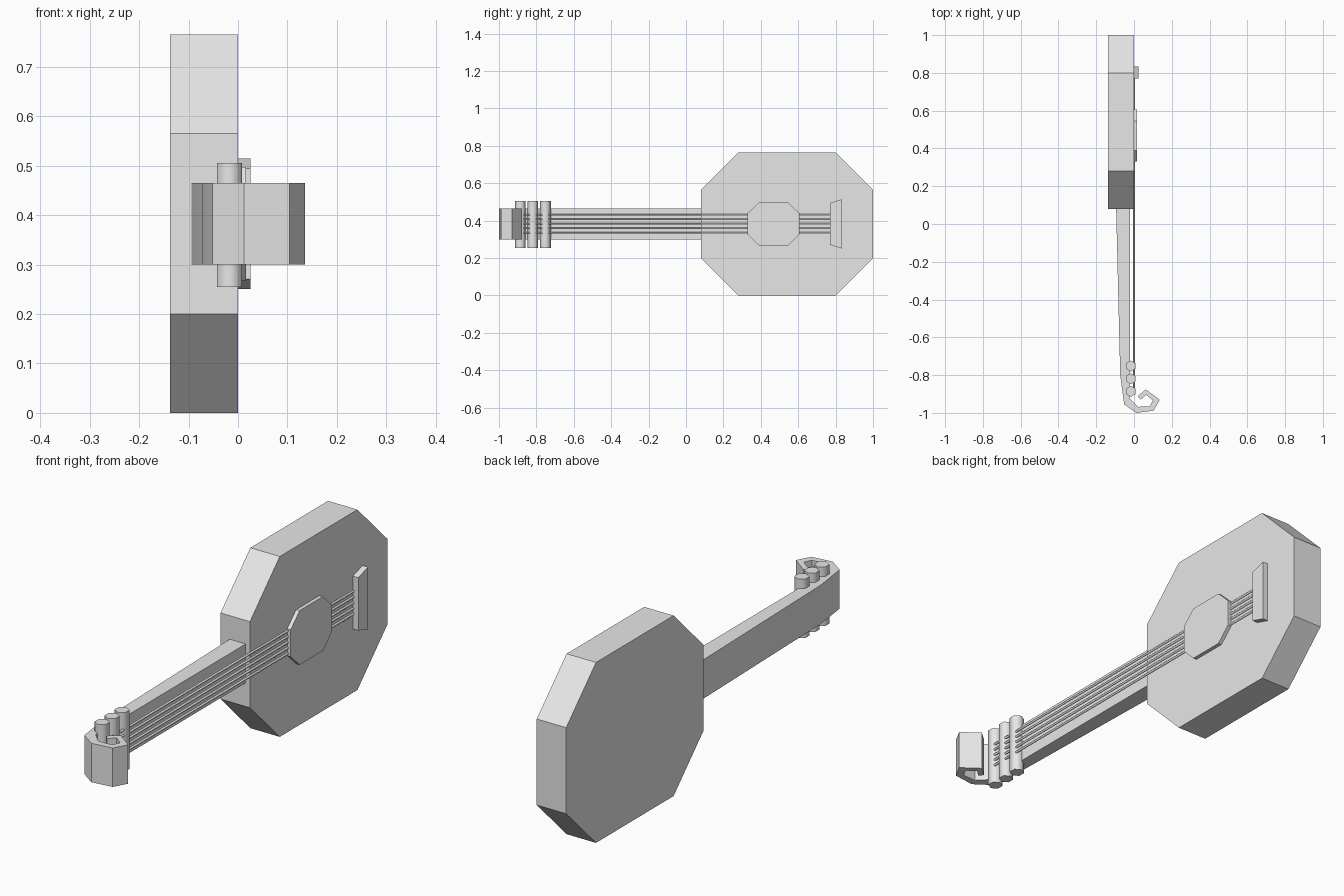
import bpy, bmesh, math
from mathutils import Vector

cube = bpy.data.objects.get("Cube")
if cube:
    bpy.data.objects.remove(cube, do_unlink=True)

mat = bpy.data.materials.new("pale grey")
mat.use_nodes = True
GREY = (0.8, 0.8, 0.8, 1)
mat.diffuse_color = GREY
mat.node_tree.nodes["Principled BSDF"].inputs["Base Color"].default_value = GREY

MID = 0.3825  # height of the string axis


def prism(name, profile, offset, smooth=None):
    """Extrude a closed 3D outline along an offset vector."""
    bm = bmesh.new()
    face = bm.faces.new([bm.verts.new(p) for p in profile])
    ext = bmesh.ops.extrude_face_region(bm, geom=[face], use_keep_orig=True)
    verts = [g for g in ext["geom"] if isinstance(g, bmesh.types.BMVert)]
    bmesh.ops.translate(bm, verts=verts, vec=Vector(offset))
    bmesh.ops.recalc_face_normals(bm, faces=bm.faces)
    mesh = bpy.data.meshes.new(name)
    bm.to_mesh(mesh)
    bm.free()
    mesh.materials.append(mat)
    obj = bpy.data.objects.new(name, mesh)
    bpy.context.collection.objects.link(obj)
    if smooth:
        bpy.ops.object.select_all(action="DESELECT")
        obj.select_set(True)
        bpy.context.view_layer.objects.active = obj
        bpy.ops.object.shade_smooth_by_angle(angle=math.radians(smooth))
    return obj


def chamfered(x, y0, y1, half, cut_y, cut_z):
    """Octagonal outline in the plane of the soundboard."""
    right = [(y0 + cut_y, half), (y1 - cut_y, half), (y1, half - cut_z)]
    yz = [(y0, half - cut_z)] + right
    yz += [(y, -z) for y, z in reversed(yz)]
    return [(x, y, MID + z) for y, z in yz]


# Body and raised octagonal plate
prism("body", chamfered(-0.138, 0.08, 1.0, MID, 0.2, 0.2), (0.138, 0, 0))
prism("sound_plate", chamfered(-0.005, 0.33, 0.606, 0.115, 0.06, 0.058), (0.021, 0, 0))

# Neck with curled scroll head
neck = [(-0.02, 0.1), (-0.095, 0.1), (-0.073, -0.8), (-0.052, -0.955),
        (0.012, -1.0), (0.104, -0.988), (0.136, -0.93), (0.062, -0.876),
        (0.02, -0.912), (0.036, -0.93), (0.064, -0.904), (0.1, -0.933),
        (0.084, -0.965), (0.022, -0.968), (-0.02, -0.925)]
prism("neck", [(x, y, 0.3) for x, y in neck], (0, 0, 0.165), smooth=40)

# Bridge
bridge = [(0.77, -0.112), (0.835, -0.132), (0.835, 0.132), (0.77, 0.112)]
prism("bridge", [(-0.005, y, MID + z) for y, z in bridge], (0.03, 0, 0))

# Tuning pegs running through the neck
for i, y in enumerate((-0.752, -0.819, -0.886)):
    ring = [(-0.017 + 0.029 * math.sin(a), y + 0.029 * math.cos(a), 0.255)
            for a in (k * math.pi / 3 for k in range(6))]
    prism(f"tuning_peg_{i + 1}", ring, (0, 0, 0.25), smooth=65)

# Strings
for i in range(5):
    z = MID + (i - 2) * 0.024
    ring = [(0.001 + 0.005 * math.cos(a), -0.9, z + 0.005 * math.sin(a))
            for a in (k * math.pi / 3 for k in range(6))]
    prism(f"string_{i + 1}", ring, (0, 1.69, 0), smooth=65)
